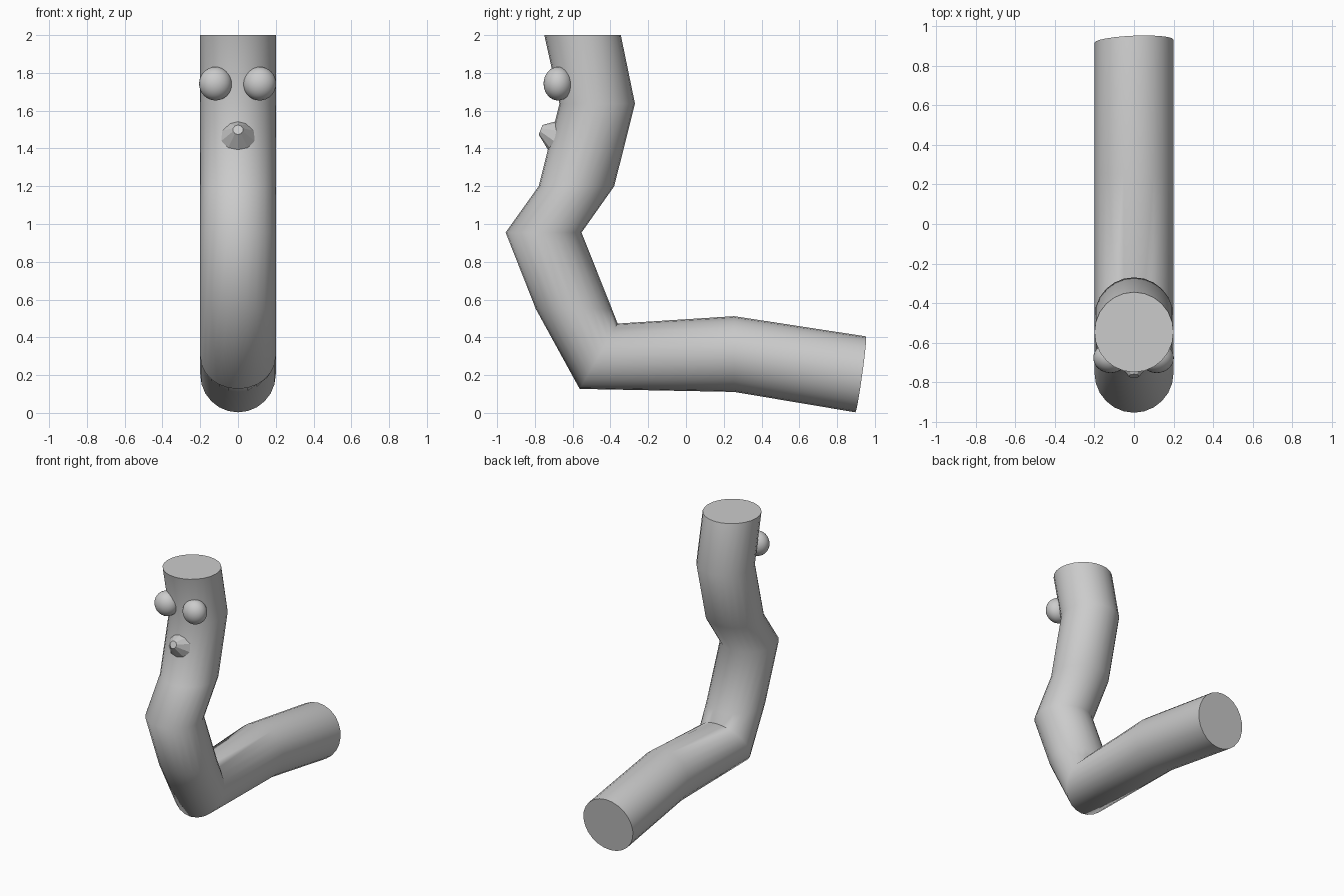
import bpy, bmesh, math
from mathutils import Vector

if "Cube" in bpy.data.objects:
    bpy.data.objects.remove(bpy.data.objects["Cube"])

SIDES = 24


def finish(name, bm, smooth=True):
    bmesh.ops.recalc_face_normals(bm, faces=bm.faces)
    mesh = bpy.data.meshes.new(name)
    bm.to_mesh(mesh)
    bm.free()
    ob = bpy.data.objects.new(name, mesh)
    bpy.context.collection.objects.link(ob)
    bpy.context.view_layer.objects.active = ob
    for o in bpy.context.selected_objects:
        o.select_set(False)
    ob.select_set(True)
    if smooth:
        bpy.ops.object.shade_smooth_by_angle(angle=math.radians(62))
    return ob


# body: bent tube, each ring given by its two side-view ends (y, z)
rings = [
    ((-0.75, 2.00), (-0.345, 2.00)),
    ((-0.67, 1.637), (-0.27, 1.637)),
    ((-0.78, 1.20), (-0.38, 1.20)),
    ((-0.955, 0.955), (-0.553, 0.955)),
    ((-0.795, 0.55), (-0.392, 0.55)),
    ((-0.563, 0.127), (-0.362, 0.473)),
    ((0.255, 0.111), (0.255, 0.512)),
    ((0.897, 0.003), (0.953, 0.405)),
]
bm = bmesh.new()
loops = []
for i, (a, b) in enumerate(rings):
    a, b = Vector((0, *a)), Vector((0, *b))
    mid, half = (a + b) / 2, (b - a) / 2
    skew = 0.04 if i == len(rings) - 1 else 0
    loop = []
    for k in range(SIDES):
        t = 2 * math.pi * k / SIDES
        p = mid + half * math.cos(t) + Vector((0.2 * math.sin(t), 0, 0))
        p.y += skew * p.x
        loop.append(bm.verts.new(p))
    loops.append(loop)
for lo, hi in zip(loops, loops[1:]):
    for k in range(SIDES):
        n = (k + 1) % SIDES
        bm.faces.new((lo[k], lo[n], hi[n], hi[k]))
bm.faces.new(loops[0])
bm.faces.new(loops[-1])
finish("body", bm)

# eyes
for name, x in (("left_eye", -0.119), ("right_eye", 0.115)):
    bm = bmesh.new()
    bmesh.ops.create_uvsphere(bm, u_segments=32, v_segments=16, radius=1)
    bmesh.ops.scale(bm, vec=(0.087, 0.077, 0.089), verts=bm.verts)
    bmesh.ops.translate(bm, vec=(x, -0.677, 1.743), verts=bm.verts)
    finish(name, bm)

# nose: blunt ten-sided cone pointing forward and slightly up
base, tip = Vector((0, -0.69, 1.467)), Vector((0, -0.77, 1.499))
bm = bmesh.new()
bmesh.ops.create_cone(bm, cap_ends=True, segments=10, radius1=0.092,
                      radius2=0.027, depth=(tip - base).length)
nose = finish("nose", bm, smooth=False)
nose.location = (base + tip) / 2
nose.rotation_euler = (math.acos((tip - base).normalized().z), 0, 0)
